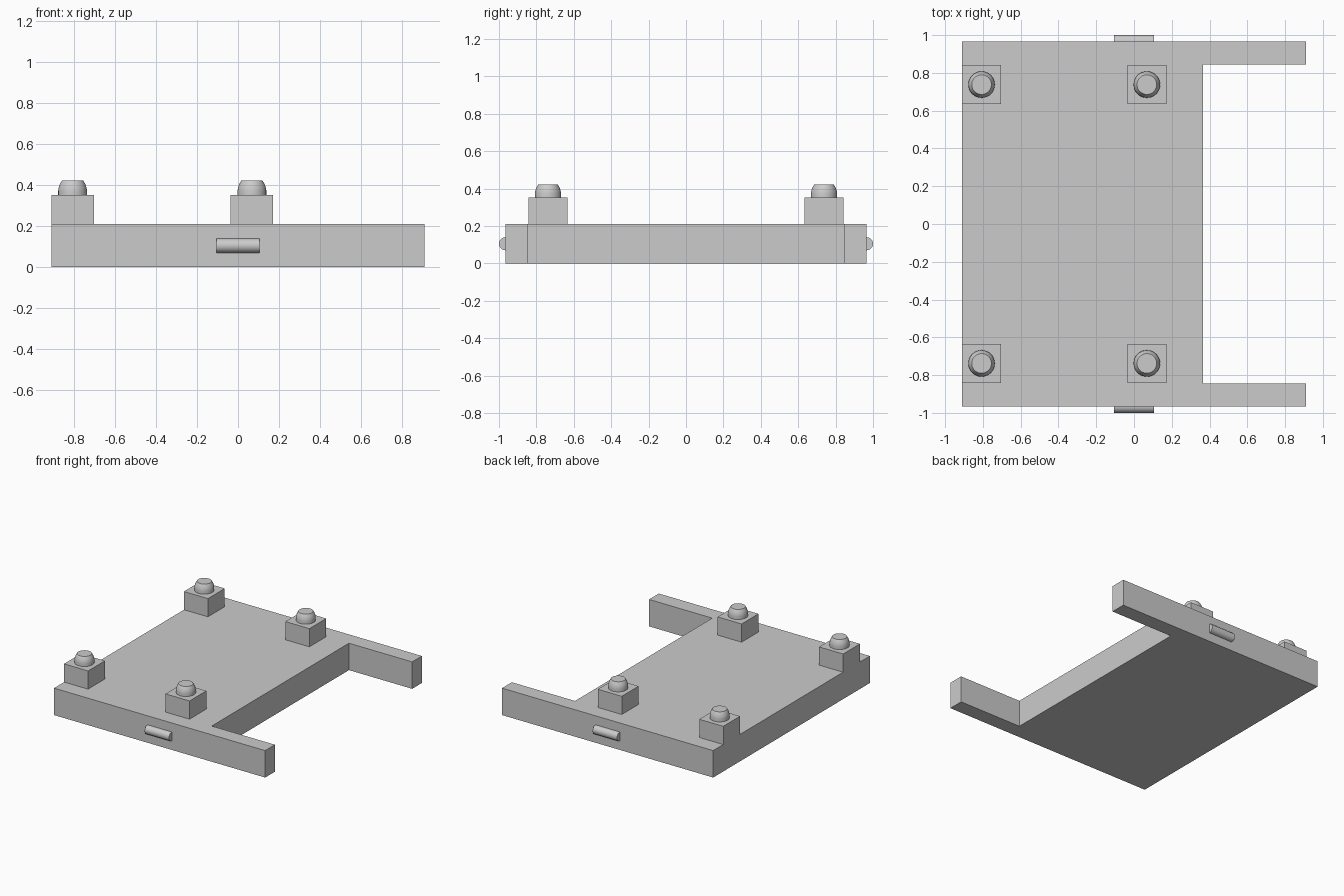
import bpy
import bmesh
import math
from mathutils import Matrix

old = bpy.data.objects.get("Cube")
if old:
    bpy.data.objects.remove(old, do_unlink=True)

GREY = (0.6, 0.6, 0.6, 1.0)
grey = bpy.data.materials.new("plain grey")
grey.use_nodes = True
grey.diffuse_color = GREY
grey.node_tree.nodes["Principled BSDF"].inputs["Base Color"].default_value = GREY

PLATE_TOP, POST_TOP = 0.21, 0.352
PLATE_Y = 0.965


def finish(name, bm, smooth=False):
    """Turn a bmesh into a named, coloured object."""
    bmesh.ops.recalc_face_normals(bm, faces=bm.faces)
    mesh = bpy.data.meshes.new(name)
    bm.to_mesh(mesh)
    bm.free()
    mesh.materials.append(grey)
    obj = bpy.data.objects.new(name, mesh)
    bpy.context.collection.objects.link(obj)
    if smooth:
        bpy.ops.object.select_all(action="DESELECT")
        obj.select_set(True)
        bpy.context.view_layer.objects.active = obj
        bpy.ops.object.shade_smooth_by_angle(angle=math.radians(32))
    return obj


def extruded(name, outline, z0, z1):
    """Extrude a flat outline upwards."""
    bm = bmesh.new()
    face = bm.faces.new([bm.verts.new((x, y, z0)) for x, y in outline])
    top = bmesh.ops.extrude_face_region(bm, geom=[face])["geom"]
    verts = [v for v in top if isinstance(v, bmesh.types.BMVert)]
    bmesh.ops.translate(bm, verts=verts, vec=(0, 0, z1 - z0))
    return finish(name, bm)


def stud(name, x, y):
    """Round stud with a domed side and a flat top."""
    profile = [(0, 0), (0.07, 0), (0.07, 0.022), (0.068, 0.036),
               (0.062, 0.053), (0.052, 0.07), (0, 0.07)]
    bm = bmesh.new()
    verts = [bm.verts.new((x + r, y, POST_TOP + h)) for r, h in profile]
    edges = [bm.edges.new(pair) for pair in zip(verts, verts[1:])]
    bmesh.ops.spin(bm, geom=verts + edges, cent=(x, y, 0), axis=(0, 0, 1),
                   angle=math.tau, steps=32)
    bmesh.ops.remove_doubles(bm, verts=bm.verts, dist=0.0001)
    return finish(name, bm, smooth=True)


# Base plate with two arms
half = [(-0.91, PLATE_Y), (0.91, PLATE_Y), (0.91, 0.845), (0.365, 0.845)]
outline = half + [(x, -y) for x, y in reversed(half)]
extruded("base_plate", outline, 0, PLATE_TOP)

for side, s in (("back", 1), ("front", -1)):
    # Square posts, each with a stud
    for end, x in (("right", -0.807), ("left", 0.068)):
        y, h = s * 0.738, 0.1035
        square = [(x - h, y - h), (x + h, y - h), (x + h, y + h), (x - h, y + h)]
        extruded(f"{side}_{end}_post", square, PLATE_TOP, POST_TOP)
        stud(f"{side}_{end}_stud", x, y)

    # Half-sunk round pin on the outer side
    bm = bmesh.new()
    place = Matrix.Translation((0, s * PLATE_Y, 0.105)) @ Matrix.Rotation(math.pi / 2, 4, "Y")
    bmesh.ops.create_cone(bm, cap_ends=True, segments=32, radius1=0.035,
                          radius2=0.035, depth=0.21, matrix=place)
    finish(f"{side}_pin", bm, smooth=True)
